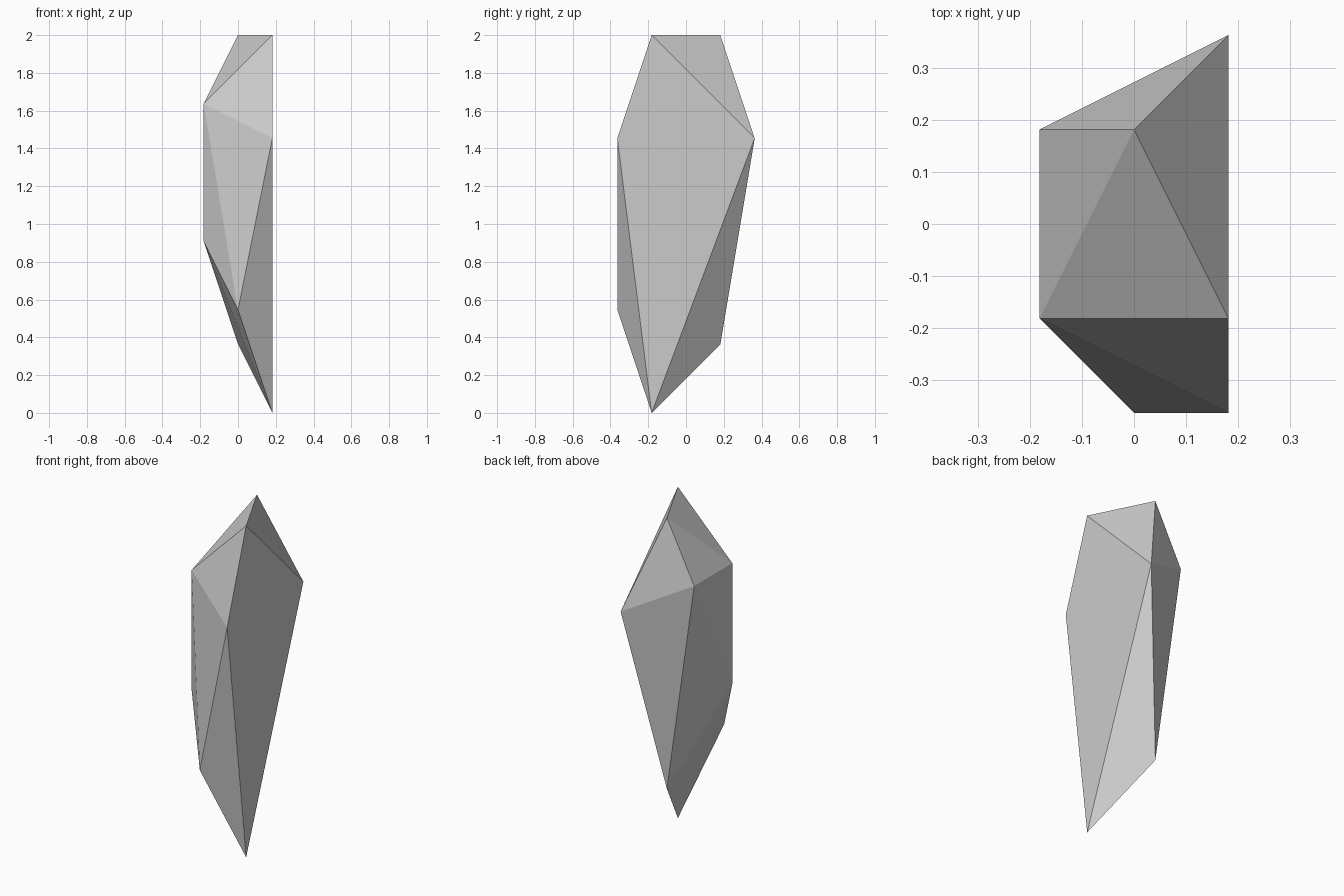
import bpy, bmesh, math

if "Cube" in bpy.data.objects:
    bpy.data.objects.remove(bpy.data.objects["Cube"])

UNIT = 2 / 11  # the shard sits on a lattice, eleven steps tall

# Corner points by level, in lattice steps
corners = [
    (1, -1, 11), (0, 1, 11),             # top ridge
    (-1, -1, 9), (-1, 1, 9),             # left shoulder
    (1, -2, 8), (1, 2, 8),               # right shoulder
    (-1, -1, 5), (0, -2, 3), (0, 1, 2),  # lower taper
    (1, -1, 0),                          # bottom tip
]

# Convex faceted shard
bm = bmesh.new()
for c in corners:
    bm.verts.new([UNIT * v for v in c])
bmesh.ops.convex_hull(bm, input=bm.verts[:])
bmesh.ops.dissolve_limit(bm, angle_limit=math.radians(0.5),
                         verts=bm.verts[:], edges=bm.edges[:])
bmesh.ops.recalc_face_normals(bm, faces=bm.faces[:])

mesh = bpy.data.meshes.new("crystal_shard")
bm.to_mesh(mesh)
bm.free()
shard = bpy.data.objects.new("crystal_shard", mesh)
bpy.context.collection.objects.link(shard)
